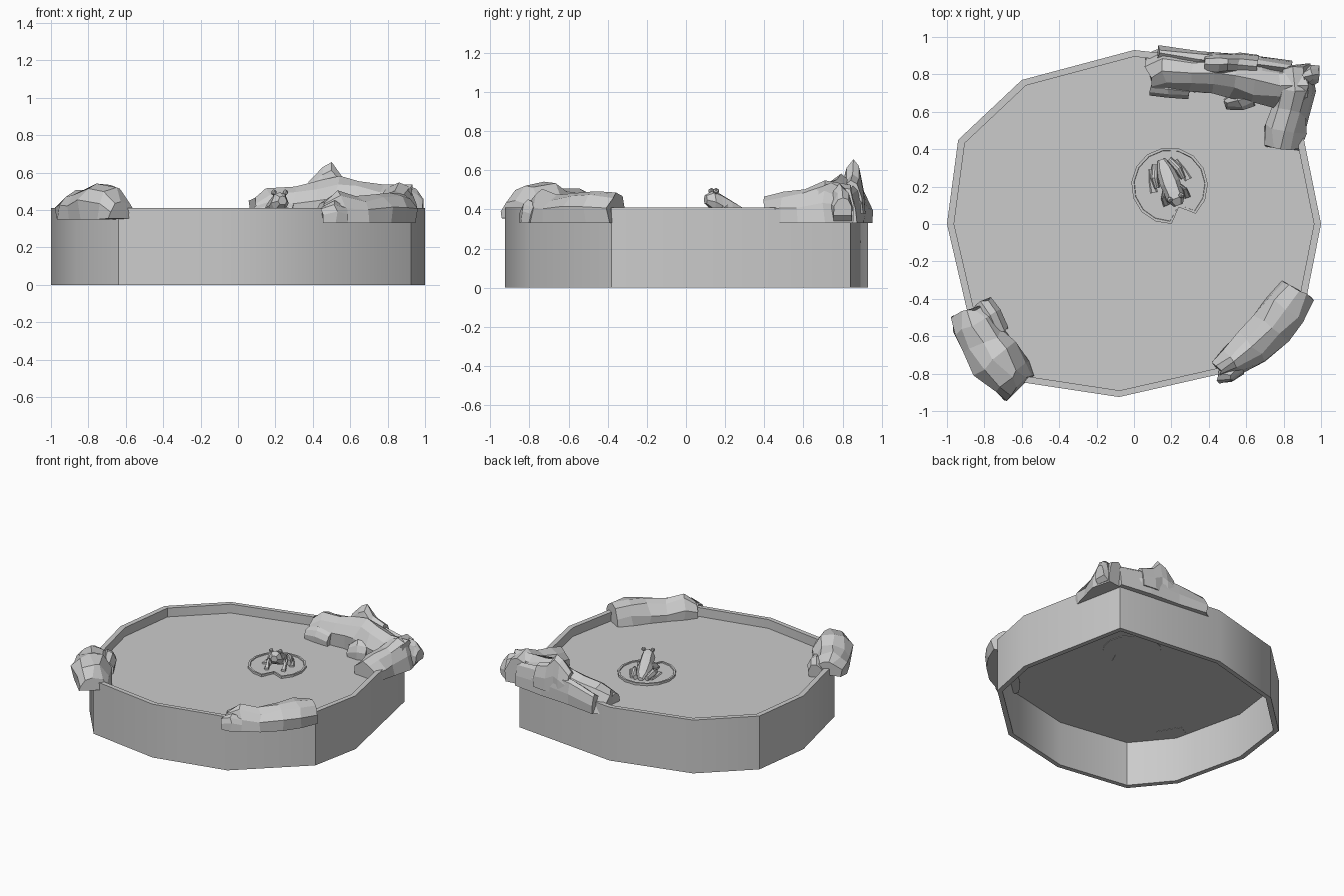
import bpy, bmesh, math, random
from mathutils import Vector

if "Cube" in bpy.data.objects:
    bpy.data.objects.remove(bpy.data.objects["Cube"])

random.seed(4)


def make_object(name, bm, smooth=None):
    bmesh.ops.recalc_face_normals(bm, faces=bm.faces[:])
    mesh = bpy.data.meshes.new(name)
    bm.to_mesh(mesh)
    bm.free()
    ob = bpy.data.objects.new(name, mesh)
    bpy.context.collection.objects.link(ob)
    if smooth:
        bpy.ops.object.select_all(action='DESELECT')
        ob.select_set(True)
        bpy.context.view_layer.objects.active = ob
        bpy.ops.object.shade_smooth_by_angle(angle=math.radians(smooth))
    return ob


def bridge(bm, a, b):
    n = len(a)
    for i in range(n):
        j = (i + 1) % n
        bm.faces.new((a[i], a[j], b[j], b[i]))


ROCK = [(-1, 0), (-1, .5), (-.62, .84), (-.05, 1), (.5, .88), (.95, .45), (1, 0)]
BODY = [(-.6, 0), (-1, .4), (-.6, .9), (0, 1), (.6, .9), (1, .4), (.6, 0)]


def loft(name, sections, profile=ROCK, jitter=0.0):
    """Sections are (x, y, half width, bottom z, top z) along a path."""
    bm = bmesh.new()
    rings = []
    pts = [Vector(s[:2]) for s in sections]
    for i, (x, y, w, lo, hi) in enumerate(sections):
        t = (pts[min(i + 1, len(pts) - 1)] - pts[max(i - 1, 0)]).normalized()
        ring = []
        for u, v in profile:
            k = jitter if v > 0 else jitter * .5
            dx, dy, dz = (random.uniform(-k, k) for _ in range(3))
            ring.append(bm.verts.new((x - t.y * u * w + dx, y + t.x * u * w + dy,
                                      lo + (hi - lo) * v + (dz * .5 if v > 0 else 0))))
        rings.append(ring)
    for a, b in zip(rings, rings[1:]):
        bridge(bm, a, b)
    bm.faces.new(rings[0])
    bm.faces.new(rings[-1][::-1])
    return make_object(name, bm)


# Basin wall and water
rim = [(0, .93), (-.60, .77), (-.94, .45), (-1, 0), (-.87, -.56), (-.64, -.84),
       (-.08, -.925), (.47, -.80), (.925, -.38), (1, 0), (.83, .84)]
bm = bmesh.new()
loops = [[bm.verts.new((x * s, y * s, z)) for x, y in rim]
         for s, z in ((1, 0), (1, .41), (.962, .41), (.962, 0))]
for i in range(4):
    bridge(bm, loops[i], loops[(i + 1) % 4])
make_object("pond_wall", bm, 33)

bm = bmesh.new()
bm.faces.new([bm.verts.new((x * .965, y * .965, .342)) for x, y in reversed(rim)])
make_object("water", bm)

# Rock piles on the rim
loft("front_left_rocks", [
    (-.88, -.46, .09, .36, .47), (-.86, -.53, .12, .35, .50), (-.80, -.63, .125, .35, .51),
    (-.74, -.72, .13, .35, .55), (-.66, -.81, .12, .35, .53), (-.61, -.87, .10, .355, .44)],
    jitter=.018)
loft("front_left_stone", [
    (-.81, -.42, .05, .34, .44), (-.77, -.49, .055, .34, .47), (-.72, -.58, .05, .34, .44)],
    jitter=.01)
loft("front_right_rocks", [
    (.455, -.785, .045, .33, .45), (.53, -.73, .08, .33, .50), (.63, -.655, .10, .33, .475),
    (.73, -.55, .115, .33, .49), (.81, -.45, .11, .33, .50), (.87, -.35, .09, .33, .48)],
    jitter=.015)
loft("front_right_stone", [
    (.45, -.80, .05, .33, .42), (.51, -.80, .045, .33, .45), (.56, -.76, .05, .33, .42)],
    jitter=.008)
loft("back_rocks", [
    (.08, .80, .105, .33, .46), (.16, .82, .12, .33, .51), (.30, .81, .11, .33, .525),
    (.42, .81, .10, .33, .555), (.54, .79, .115, .33, .58), (.66, .77, .12, .33, .56),
    (.78, .74, .115, .33, .53), (.92, .74, .10, .33, .53)], jitter=.015)
loft("right_rocks", [
    (.86, .84, .08, .33, .53), (.87, .72, .10, .33, .55), (.84, .60, .10, .33, .51),
    (.81, .50, .11, .33, .485), (.80, .40, .09, .33, .46)], jitter=.015)
loft("inner_stone", [
    (.49, .64, .03, .33, .42), (.56, .67, .065, .33, .47), (.63, .69, .06, .33, .46)],
    jitter=.008)
loft("left_end_stone", [
    (.09, .73, .04, .33, .42), (.18, .72, .04, .33, .45), (.29, .71, .035, .33, .43)],
    jitter=.008)
loft("corner_stone", [
    (.90, .78, .05, .34, .53), (.955, .80, .05, .34, .51), (.985, .80, .045, .37, .46)],
    jitter=.008)
loft("peak_stone", [
    (.38, .855, .06, .38, .55), (.455, .855, .06, .38, .63), (.50, .855, .05, .38, .655),
    (.56, .855, .06, .38, .58), (.66, .845, .06, .38, .55)], jitter=.004)
loft("back_overhang", [
    (.13, .91, .045, .33, .47), (.35, .885, .04, .33, .51), (.60, .865, .04, .33, .53),
    (.84, .83, .04, .33, .50)], jitter=.008)

# Lily pad with a notch and a raised edge
cx, cy = .19, .205
bm = bmesh.new()
loops = []
for r, z, shift in ((.205, .338, 0), (.205, .358, 0), (.191, .358, .012), (.189, .351, .012)):
    ring = []
    for i in range(14):
        a = math.radians(-47 + shift * 180 + (320 - shift * 360) * i / 13)
        ring.append(bm.verts.new((cx + r * math.cos(a), cy + r * math.sin(a), z)))
    ring.append(bm.verts.new((.24, .09 + shift, z)))
    loops.append(ring)
for a, b in zip(loops, loops[1:]):
    bridge(bm, a, b)
bm.faces.new(loops[0][::-1])
bm.faces.new(loops[-1])
make_object("lily_pad", bm)

# Frog: body along an axis, then paired legs and eyes
tail, head = Vector((.145, .345)), Vector((.238, .10))
axis = (head - tail).normalized()
side = Vector((-axis.y, axis.x))


def on_frog(t, s):
    p = tail + (head - tail) * t + side * s
    return p.x, p.y


loft("frog_body", [(*on_frog(t, 0), w, lo, hi) for t, w, lo, hi in (
    (0, .02, .353, .375), (.2, .045, .353, .405), (.5, .055, .36, .45), (.7, .05, .375, .48),
    (.85, .05, .40, .495), (1, .025, .43, .475))], BODY)
for s, label in ((1, "left"), (-1, "right")):
    loft(label + "_thigh", [(*on_frog(t, s * d), w, .352, hi) for t, d, w, hi in (
        (.05, .04, .016, .385), (.3, .068, .022, .41), (.52, .075, .014, .395))], BODY)
    loft(label + "_hind_foot", [(*on_frog(t, s * d), w, .35, .365) for t, d, w in (
        (.12, .07, .012), (.35, .09, .013), (.58, .098, .02))], BODY)
    loft(label + "_front_leg", [(*on_frog(t, s * d), w, lo, hi) for t, d, w, lo, hi in (
        (.62, .04, .014, .38, .43), (.75, .062, .013, .352, .41), (.92, .06, .018, .35, .366))], BODY)
    bm = bmesh.new()
    bmesh.ops.create_icosphere(bm, subdivisions=1, radius=.017)
    bmesh.ops.translate(bm, verts=bm.verts, vec=(*on_frog(.83, s * .033), .494))
    make_object(label + "_eye", bm)
